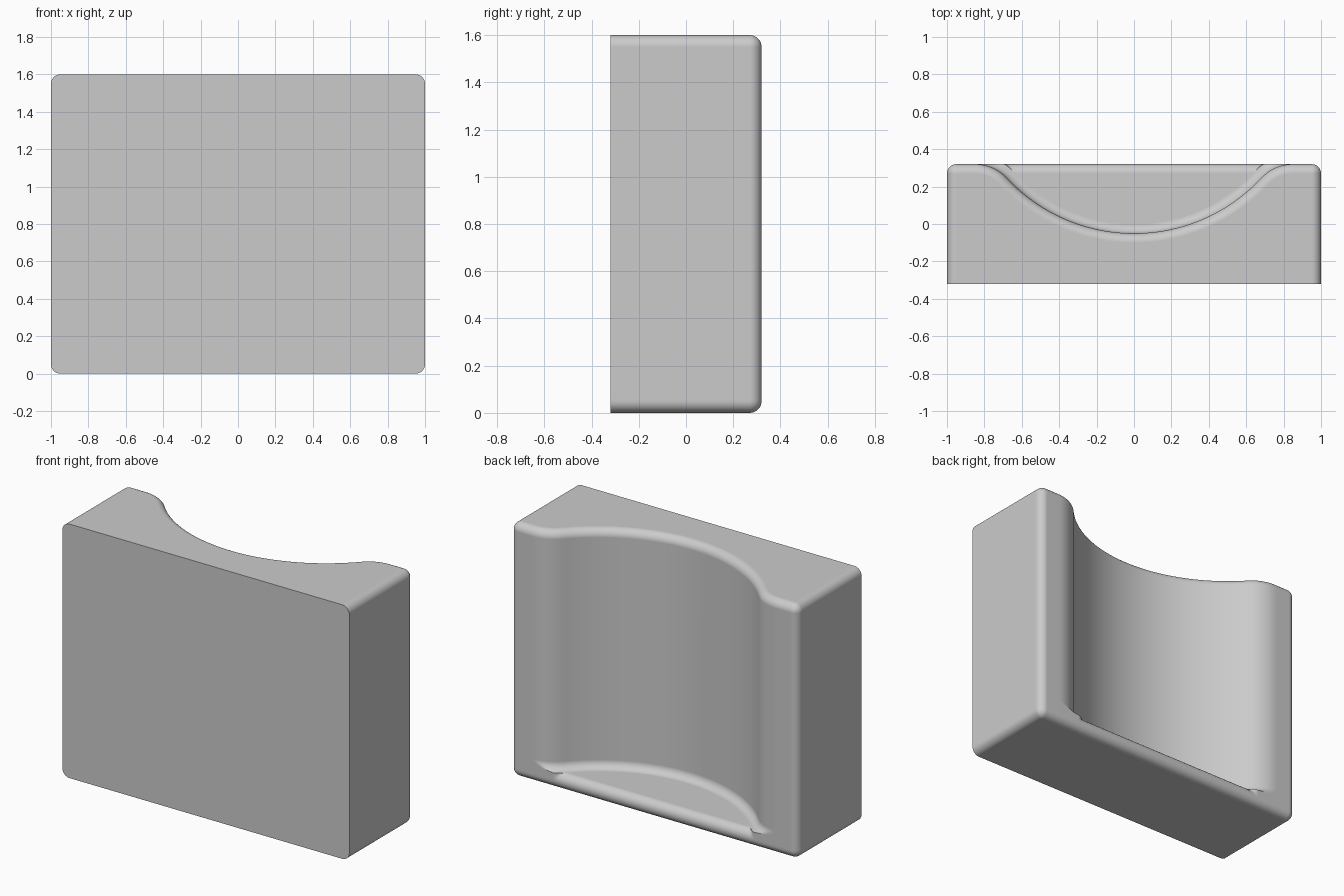
import bpy, bmesh
from math import sin, cos, pi, atan2, hypot

if "Cube" in bpy.data.objects:
    bpy.data.objects.remove(bpy.data.objects["Cube"], do_unlink=True)

W, D, H = 1.0, 0.32, 1.6      # half width, half depth, height
R = 0.05                      # edge rounding
FLOOR = 0.10                  # height of the ledge under the scoop
BIG, DIP, END = 0.93, -0.05, 0.85   # scoop radius, deepest point, where it meets the back

# Scoop outline: a large hollow arc flowing into a small rounded shoulder
cy = DIP + BIG
k = cy - D
small = (END ** 2 + k ** 2 - BIG ** 2) / (2 * (BIG - k))
turn = atan2(END, k + small)


def half_profile():
    """Points (x, y, normal x, normal y, is_scoop) from the middle to the +x side."""
    pts = []
    for i in range(25):
        a = turn * i / 24
        pts.append((BIG * sin(a), cy - BIG * cos(a), -sin(a), cos(a), True))
    for i in range(1, 15):
        a = turn * (1 - i / 14)
        pts.append((END - small * sin(a), D - small + small * cos(a), -sin(a), cos(a), True))
    for i in range(9):
        a = pi / 2 * (1 - i / 8)
        pts.append((W - R + R * cos(a), D - R + R * sin(a), cos(a), sin(a), False))
    return pts


half = half_profile()
profile = [(-x, y, -nx, ny, s) for x, y, nx, ny, s in reversed(half[1:])] + half


def section(z, inset=0.0, cove=0.0, lip=None):
    """Outline at one height: edges inset, scoop coved outwards, filled back to the lip."""
    ring = [(-W + inset, -D, z)]
    for x, y, nx, ny, scoop in profile:
        off = cove if scoop else 0.0
        px, py = x + nx * (off - inset), y + ny * (off - inset)
        if scoop:
            if lip is not None:
                px, py = x + nx * cove, max(py + inset, lip)
            py = min(py, D - inset)
        ring.append((px, py, z))
    ring.append((W - inset, -D, z))
    return ring


arc = [pi / 2 * i / 8 for i in range(9)]
rings = []
# Rounded bottom edge
rings += [section(R - R * cos(a), R - R * sin(a), R, D - (R - R * sin(a))) for a in arc]
# Rounded ledge lip
rings += [section(FLOOR - R + R * sin(a), 0, R, D - R + R * cos(a)) for a in arc]
# Cove between ledge and scoop wall
rings += [section(FLOOR + R - R * cos(a), 0, R - R * sin(a)) for a in arc]
# Rounded top edge
rings += [section(H - R + R * sin(a), R - R * cos(a)) for a in arc]

bm = bmesh.new()
rows = [[bm.verts.new(p) for p in ring] for ring in rings]
n = len(rows[0])
for lower, upper in zip(rows, rows[1:]):
    for i in range(n):
        j = (i + 1) % n
        bm.faces.new((lower[i], upper[i], upper[j], lower[j]))
bm.faces.new(rows[0])
bm.faces.new(rows[-1])
bmesh.ops.remove_doubles(bm, verts=bm.verts, dist=0.0002)
bmesh.ops.dissolve_degenerate(bm, edges=bm.edges, dist=0.0002)
bmesh.ops.recalc_face_normals(bm, faces=bm.faces)
mesh = bpy.data.meshes.new("scooped_block")
bm.to_mesh(mesh)
bm.free()

block = bpy.data.objects.new("scooped_block", mesh)
bpy.context.collection.objects.link(block)

# Plain grey material
grey = bpy.data.materials.new("plain_grey")
grey.use_nodes = True
colour = (0.6, 0.6, 0.6, 1)
grey.diffuse_color = colour
grey.node_tree.nodes["Principled BSDF"].inputs["Base Color"].default_value = colour
mesh.materials.append(grey)

# Smooth rounded edges, flat main faces
bpy.context.view_layer.objects.active = block
block.select_set(True)
bpy.ops.object.shade_smooth_by_angle(angle=0.6)
weighted = block.modifiers.new("flat_faces", "WEIGHTED_NORMAL")
weighted.keep_sharp = True
